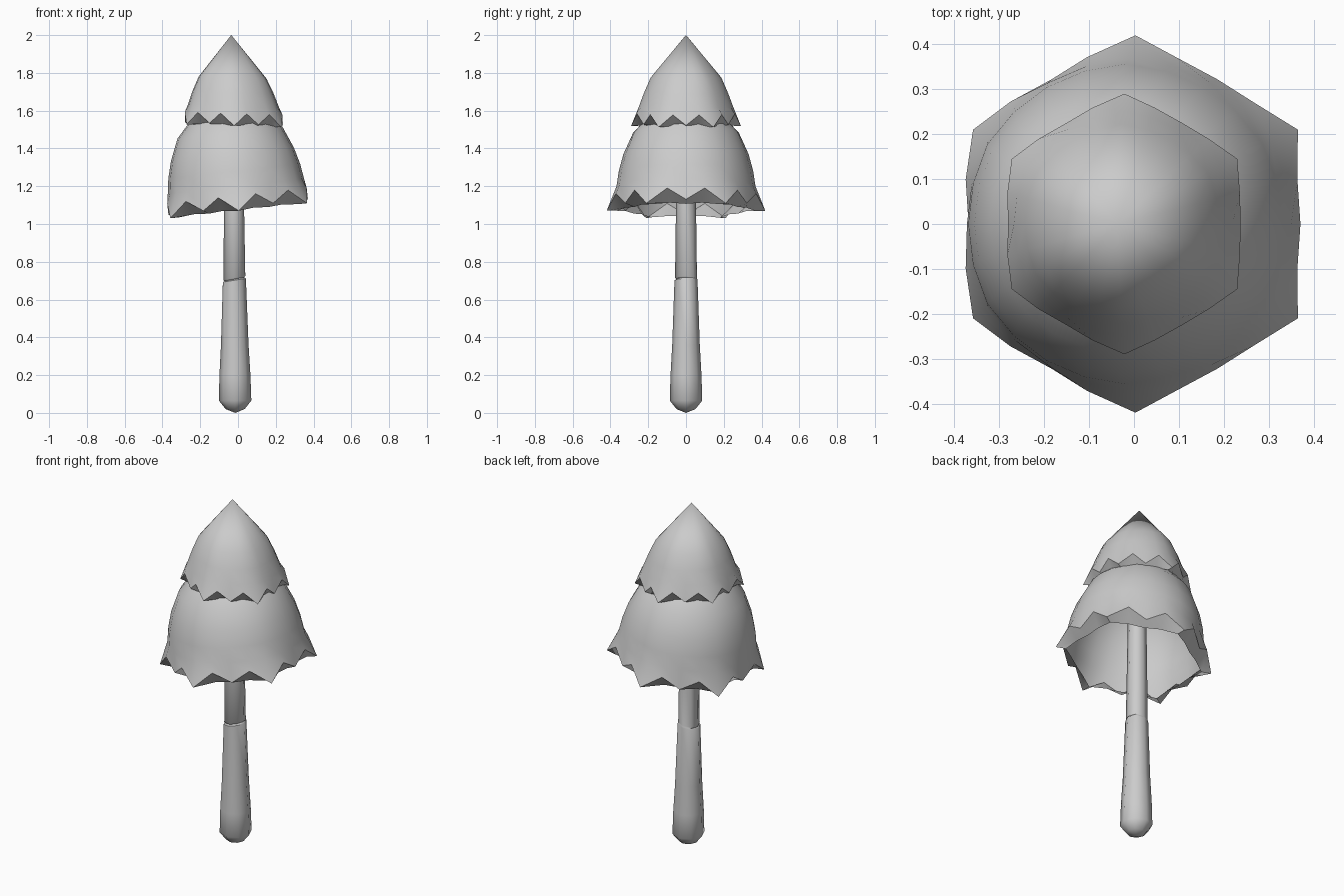
import bpy, bmesh, math
from mathutils import Matrix, Vector

if "Cube" in bpy.data.objects:
    bpy.data.objects.remove(bpy.data.objects["Cube"], do_unlink=True)

grey = bpy.data.materials.new("plain grey")
grey.use_nodes = True
tone = (0.6, 0.6, 0.6, 1)
grey.diffuse_color = tone
grey.node_tree.nodes["Principled BSDF"].inputs["Base Color"].default_value = tone


def loft(name, rings, angle, matrix=Matrix()):
    """Skin rings from top to bottom; a ring holding one point closes to a tip."""
    bm = bmesh.new()
    rows = [[bm.verts.new(matrix @ Vector(p)) for p in ring] for ring in rings]
    for a, b in zip(rows, rows[1:]):
        n = max(len(a), len(b))
        for i in range(n):
            j = (i + 1) % n
            if len(a) == 1:
                bm.faces.new((a[0], b[i], b[j]))
            elif len(b) == 1:
                bm.faces.new((a[i], b[0], a[j]))
            else:
                bm.faces.new((a[i], b[i], b[j], a[j]))
    mesh = bpy.data.meshes.new(name)
    bm.to_mesh(mesh)
    bm.free()
    mesh.materials.append(grey)
    obj = bpy.data.objects.new(name, mesh)
    bpy.context.collection.objects.link(obj)
    bpy.context.view_layer.objects.active = obj
    obj.select_set(True)
    bpy.ops.object.shade_smooth_by_angle(angle=math.radians(angle))
    obj.select_set(False)


def cap(name, profile, hem, fold, centre, tilt, lean):
    """Open shell with a flared six-cornered hem cut into twelve teeth."""
    cols = 24
    corner, notch_z, mid_z, tip_z = hem

    def point(r, z, i):
        a = math.radians(30 + i * 15)
        return (r * math.cos(a) + lean * z, r * math.sin(a), z)

    def hexagon(i, r):
        return r * math.cos(math.pi / 6) / math.cos(math.radians(i % 4 * 15 - 30))

    rings = [[(lean * profile[0][1], 0, profile[0][1])]]
    for r, z, hexed in profile[1:]:
        rings.append([point(r + (hexagon(i, r) - r) * hexed, z, i)
                      for i in range(cols)])

    # Toothed edge, then a lip folded inward to an even ring
    edge, lip = [], []
    for i in range(cols):
        z = notch_z if i % 2 else (mid_z if i % 4 else tip_z)
        r = hexagon(i, corner) + (0 if i % 4 == 0 else 0.008)
        edge.append(point(r, z, i))
        lip.append(point(r - fold, tip_z * 0.9 + z * 0.1, i))
    rings += [edge, lip]
    place = Matrix.Translation(centre) @ Matrix.Rotation(tilt, 4, "Y")
    loft(name, rings, 50, place)


# Caps: profile entries are radius, height above the hem, and hexagon amount
cap("lower_cap",
    [(0, 0.69, 0), (0.28, 0.385, 0), (0.332, 0.27, 0.1), (0.356, 0.18, 0.1),
     (0.368, 0.10, 0.1)],
    (0.42, 0.05, -0.01, -0.03), 0.055, (0, 0, 1.10), -0.11, 0)
cap("upper_cap",
    [(0, 0.45, 0), (0.187, 0.225, 0.3), (0.222, 0.145, 0.2), (0.25, 0.07, 0.2)],
    (0.29, 0.035, -0.02, -0.03), 0.035, (-0.022, 0, 1.55), 0.03, -0.06)

# Stem: tapering shaft with a shallow crack across the front
stem_profile = [(0, 1.56), (0.045, 1.55), (0.053, 1.1), (0.058, 0.714),
                (0.06, 0.708), (0.061, 0.702), (0.073, 0.36), (0.082, 0.2),
                (0.086, 0.065), (0.05, 0.02), (0, 0)]
stem_rings = []
for radius, height in stem_profile:
    cracked = 0.69 < height < 0.72
    ring = []
    for i in range(8 if radius else 1):
        a = math.radians(i * 45)
        r = radius - (0.008 if height == 0.708 and math.sin(a) < 0.3 else 0)
        rise = 0.01 * math.cos(a) if cracked else 0
        ring.append((-0.015 - 0.006 * min(height, 1) + r * math.cos(a),
                     r * math.sin(a), height + rise))
    stem_rings.append(ring)
loft("stem", stem_rings, 50)
